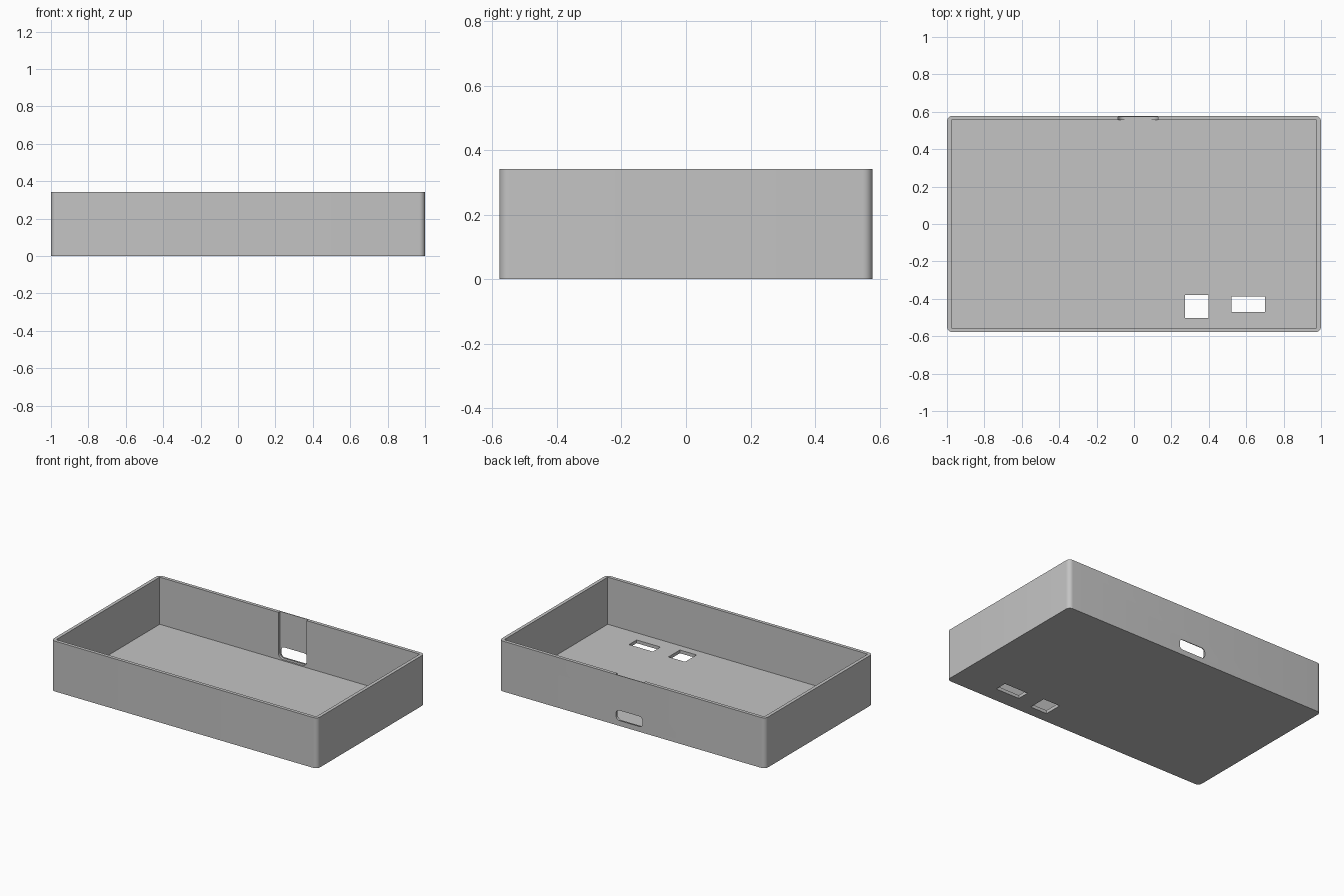
import bpy
import bmesh
from math import cos, sin, pi, radians
from mathutils import Matrix, Vector

if "Cube" in bpy.data.objects:
    bpy.data.objects.remove(bpy.data.objects["Cube"], do_unlink=True)

HALF_X, HALF_Y, HEIGHT = 1.0, 0.578, 0.342
WALL, FLOOR = 0.023, 0.022

grey = bpy.data.materials.new("plain grey")
grey.use_nodes = True
colour = (0.55, 0.55, 0.55, 1)
grey.diffuse_color = colour
grey.node_tree.nodes["Principled BSDF"].inputs["Base Color"].default_value = colour


def rounded_outline(x0, x1, y0, y1, radii, steps=8):
    """Counter-clockwise outline; radii start at the lower left corner."""
    corners = [(x0, y0, 1, 1), (x1, y0, -1, 1), (x1, y1, -1, -1), (x0, y1, 1, -1)]
    points = []
    for i, ((x, y, sx, sy), r) in enumerate(zip(corners, radii)):
        if r == 0:
            points.append((x, y))
            continue
        for k in range(steps + 1):
            a = pi + (i + k / steps) * pi / 2
            points.append((x + sx * r + r * cos(a), y + sy * r + r * sin(a)))
    return points


def prism(name, outline, low, high, upright=False):
    """Extrude an outline along z, or along y when upright."""
    bm = bmesh.new()
    base = bm.faces.new([bm.verts.new((x, y, low)) for x, y in outline])
    result = bmesh.ops.extrude_face_region(bm, geom=[base])
    moved = [v for v in result["geom"] if isinstance(v, bmesh.types.BMVert)]
    bmesh.ops.translate(bm, verts=moved, vec=Vector((0, 0, high - low)))
    if upright:
        swap = Matrix(((1, 0, 0), (0, 0, 1), (0, 1, 0)))
        bmesh.ops.transform(bm, matrix=swap.to_4x4(), verts=bm.verts)
    bmesh.ops.recalc_face_normals(bm, faces=bm.faces)
    mesh = bpy.data.meshes.new(name)
    bm.to_mesh(mesh)
    bm.free()
    mesh.materials.append(grey)
    obj = bpy.data.objects.new(name, mesh)
    bpy.context.collection.objects.link(obj)
    return obj


def block(name, x0, x1, y0, y1, low, high):
    return prism(name, rounded_outline(x0, x1, y0, y1, [0] * 4), low, high)


# Outer body with softly rounded upright corners
tray = prism("open_tray",
             rounded_outline(-HALF_X, HALF_X, -HALF_Y, HALF_Y, [0.03] * 4), 0, HEIGHT)

# Interior, floor windows, cable slot and port opening
inner_x, inner_y = HALF_X - WALL, HALF_Y - WALL
cutters = [
    block("interior_cutter", -inner_x, inner_x, -inner_y, inner_y, FLOOR, 0.5),
    block("square_window_cutter", 0.273, 0.398, -0.503, -0.38, -0.1, 0.1),
    block("wide_window_cutter", 0.521, 0.70, -0.47, -0.388, -0.1, 0.1),
    prism("slot_cutter",
          rounded_outline(-0.085, 0.128, 0.03, 0.5, [0.035, 0.035, 0, 0]),
          0.5, 0.573, upright=True),
    prism("port_cutter",
          rounded_outline(-0.078, 0.121, 0.036, 0.105, [0.025] * 4),
          0.5, 0.7, upright=True),
]

bpy.ops.object.select_all(action="DESELECT")
tray.select_set(True)
bpy.context.view_layer.objects.active = tray
for cutter in cutters:
    cutter.hide_render = True
    cut = tray.modifiers.new(cutter.name, "BOOLEAN")
    cut.operation = "DIFFERENCE"
    cut.solver = "EXACT"
    cut.object = cutter
    bpy.ops.object.modifier_apply(modifier=cut.name)
    bpy.data.objects.remove(cutter, do_unlink=True)

bpy.ops.object.shade_smooth_by_angle(angle=radians(30))
